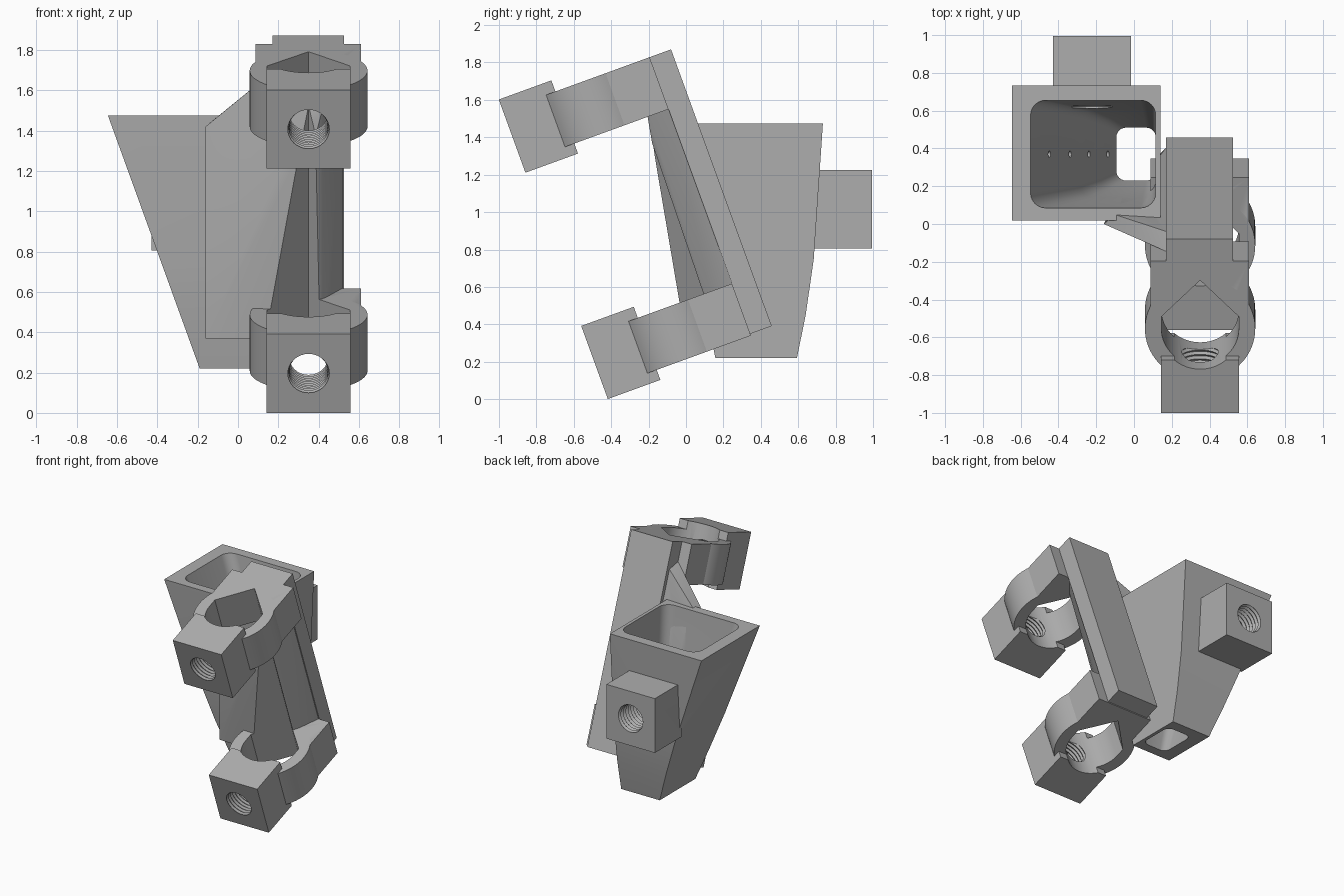
import bpy, bmesh, math
from mathutils import Vector

cube = bpy.data.objects.get("Cube")
if cube:
    bpy.data.objects.remove(cube, do_unlink=True)

grey = bpy.data.materials.new("plain grey")
grey.use_nodes = True
grey.diffuse_color = (0.42, 0.42, 0.42, 1)
grey.node_tree.nodes["Principled BSDF"].inputs["Base Color"].default_value = grey.diffuse_color

CX = 0.35                       # centre line of the tilted bracket
TILT = math.radians(20)
C, S = math.cos(TILT), math.sin(TILT)
CLAMP_STEP = -1.288             # lower clamp, measured along the rail


def tilted(x, u, v):
    """Bracket space: u points forward from the rail back, v up the rail."""
    return Vector((x, -0.08 - C * u - S * v, 1.87 - S * u + C * v))


def add_object(name, bm):
    bmesh.ops.recalc_face_normals(bm, faces=bm.faces)
    mesh = bpy.data.meshes.new(name)
    bm.to_mesh(mesh)
    bm.free()
    mesh.materials.append(grey)
    obj = bpy.data.objects.new(name, mesh)
    bpy.context.collection.objects.link(obj)
    return obj


def loft(name, rings):
    """Closed solid through matching rings of points."""
    bm = bmesh.new()
    loops = [[bm.verts.new(p) for p in ring] for ring in rings]
    n = len(loops[0])
    for a, b in zip(loops, loops[1:]):
        for i in range(n):
            j = (i + 1) % n
            bm.faces.new((a[i], a[j], b[j], b[i]))
    bm.faces.new(loops[0])
    bm.faces.new(loops[-1])
    return add_object(name, bm)


def hull(name, points):
    bm = bmesh.new()
    for p in points:
        bm.verts.new(p)
    bmesh.ops.convex_hull(bm, input=bm.verts)
    bmesh.ops.dissolve_limit(bm, angle_limit=0.01, verts=bm.verts, edges=bm.edges)
    return add_object(name, bm)


def box(name, xs, ys, zs, place=lambda x, y, z: Vector((x, y, z))):
    return hull(name, [place(x, y, z) for x in xs for y in ys for z in zs])


def arc(r, start, end, n):
    steps = [math.radians(start + (end - start) * i / n) for i in range(n + 1)]
    return [(r * math.cos(a), r * math.sin(a)) for a in steps]


def tilted_prism(name, profile, v0, v1):
    return loft(name, [[tilted(x, u, v) for x, u in profile] for v in (v0, v1)])


def thread_cutter(place, start, end):
    """Ridged bore along the axis handled by place(a, b, along)."""
    turns = 18
    rings = []
    for i in range(turns * 2 + 1):
        r = 0.097 if i % 2 else 0.11
        t = start + (end - start) * i / (turns * 2)
        rings.append([place(a, b, t) for a, b in arc(r, 0, 360, 32)[:-1]])
    return loft("thread_cutter", rings)


def combine(obj, other, operation, keep=False):
    mod = obj.modifiers.new("combine", 'BOOLEAN')
    mod.operation, mod.object, mod.solver = operation, other, 'EXACT'
    graph = bpy.context.evaluated_depsgraph_get()
    mesh = bpy.data.meshes.new_from_object(obj.evaluated_get(graph))
    obj.modifiers.clear()
    obj.data = mesh
    if not keep:
        bpy.data.objects.remove(other, do_unlink=True)


def rounded_ring(z, x0, x1, y0, y1, r):
    ring = []
    corners = [(x1 - r, y1 - r), (x0 + r, y1 - r), (x0 + r, y0 + r), (x1 - r, y0 + r)]
    for k, (x, y) in enumerate(corners):
        ring += [(x + a, y + b, z) for a, b in arc(r, 90 * k, 90 * k + 90, 6)]
    return ring


# Tapered cup shell, with a rounded cavity open at both ends
TOP, MID, LOW, BASE = 1.475, 0.75, 0.45, 0.22


def cup_left(z):
    return -0.19 - 0.3626 * (z - BASE)


cup = loft("tapered_cup", [
    [(cup_left(z), 0.375 - h, z), (0.14, 0.375 - h, z),
     (0.14, 0.375 + h, z), (cup_left(z), 0.375 + h, z)]
    for z, h in ((TOP, 0.357), (MID, 0.308), (LOW, 0.265), (BASE, 0.218))])
cavity = loft("cavity_cutter", [
    rounded_ring(z, cup_left(min(TOP, max(z, BASE))) + 0.097, 0.115, 0.37 - h, 0.37 + h, r)
    for z, h, r in ((1.6, 0.285, 0.08), (TOP, 0.285, 0.08), (MID, 0.23, 0.07),
                    (LOW, 0.185, 0.06), (BASE, 0.14, 0.05), (0.1, 0.14, 0.05))])
rear_block = box("rear_block", (-0.43, -0.015), (0.66, 0.995), (0.805, 1.225))
combine(cup, rear_block, 'UNION')
combine(cup, cavity, 'DIFFERENCE', keep=True)
combine(cup, thread_cutter(lambda a, b, t: (a - 0.222, t, b + 1.015), 0.5, 1.05), 'DIFFERENCE')

# Row of pin holes in the sloping wall
for x in (-0.45, -0.34, -0.24, -0.14):
    z = TOP - (x + 0.55) / 0.3626
    pin = loft("pin_cutter", [[(x + d, 0.37 + a, z + b) for a, b in arc(0.017, 0, 360, 16)[:-1]]
                              for d in (-0.05, 0.04)])
    combine(cup, pin, 'DIFFERENCE')

# Tilted rail
rail = box("tilted_rail", (0.17, 0.525), (0, 0.122), (0, -1.574), tilted)

# V-backed round channel that passes through clamps and gusset
RING_U = 0.505
channel_profile = [(CX + a, RING_U + b) for a, b in arc(0.205, 0, 180, 32)]
channel_profile += [(CX - 0.205, 0.437), (CX, 0.232), (CX + 0.205, 0.437)]
channel = tilted_prism("channel_cutter", channel_profile, 0.3, -2.0)

# Gusset joining the cup to the rail
gusset = hull("gusset", [
    (-0.16, 0, 1.42), (-0.16, 0, 0.37), (-0.1, 0.05, 1.47), (-0.1, 0.12, 0.37),
    (0.14, -0.01, 0.37), (0.35, -0.2, 1.52), (0.17, -0.145, 1.69),
    tilted(0.42, 0.24, -0.29), tilted(0.42, 0.28, -1.5),
    tilted(0.525, 0.11, -0.29), tilted(0.525, 0.11, -1.5),
    tilted(0.17, 0.03, -0.2), tilted(0.17, 0.03, -1.5)])
combine(gusset, channel, 'DIFFERENCE', keep=True)
combine(gusset, cavity, 'DIFFERENCE')

# Two identical clamps: flange, ring and threaded screw block
clamps = []
for name, v in (("upper_clamp", 0), ("lower_clamp", CLAMP_STEP)):
    clamp = box(name, (CX - 0.263, CX + 0.26), (0.122, RING_U), (v, v - 0.296), tilted)
    ring = tilted_prism("ring", [(CX + a, RING_U + b) for a, b in arc(0.292, 0, 360, 72)[:-1]],
                        v, v - 0.296)
    combine(clamp, ring, 'UNION')
    block = box("screw_block", (CX - 0.208, CX + 0.207), (0.658, 0.957), (v + 0.063, v - 0.353), tilted)
    combine(clamp, block, 'UNION')
    combine(clamp, channel, 'DIFFERENCE', keep=True)
    bore = thread_cutter(lambda a, b, t: tilted(CX + a, t, v - 0.145 + b), 0.55, 1.0)
    combine(clamp, bore, 'DIFFERENCE')
    clamps.append(clamp)
bpy.data.objects.remove(channel, do_unlink=True)

# Smooth round walls, keep hard edges
bpy.ops.object.select_all(action='DESELECT')
for obj in [cup, rail, gusset] + clamps:
    obj.select_set(True)
    bpy.context.view_layer.objects.active = obj
bpy.ops.object.shade_smooth_by_angle(angle=math.radians(25))
